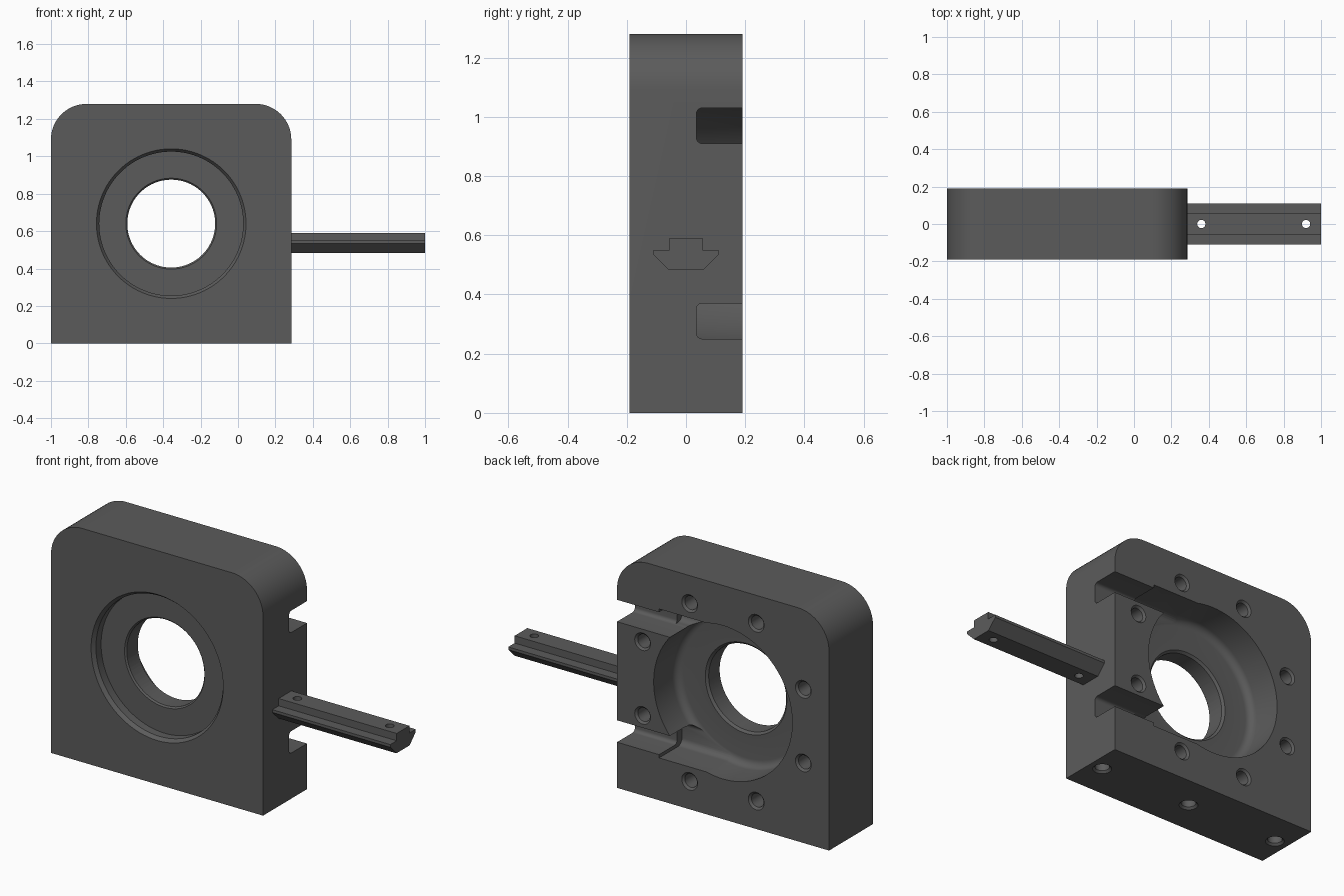
import bpy, bmesh, math
from mathutils import Vector

cube = bpy.data.objects.get("Cube")
if cube:
    bpy.data.objects.remove(cube, do_unlink=True)

CX, CZ = -0.357, 0.64            # bore centre
X0, X1, HALF, TOP = -1.0, 0.285, 0.19, 1.28

grey = bpy.data.materials.new("dark_grey_metal")
grey.use_nodes = True
colour = (0.105, 0.105, 0.105, 1)
grey.diffuse_color = colour
grey.node_tree.nodes["Principled BSDF"].inputs["Base Color"].default_value = colour


def finish(name, bm):
    bmesh.ops.recalc_face_normals(bm, faces=bm.faces)
    mesh = bpy.data.meshes.new(name)
    bm.to_mesh(mesh)
    bm.free()
    obj = bpy.data.objects.new(name, mesh)
    mesh.materials.append(grey)
    bpy.context.collection.objects.link(obj)
    return obj


def prism(name, points, shift):
    """Extrude a closed 3D outline along a vector."""
    bm = bmesh.new()
    face = bm.faces.new([bm.verts.new(p) for p in points])
    new = bmesh.ops.extrude_face_region(bm, geom=[face])["geom"]
    bmesh.ops.translate(bm, vec=shift, verts=[v for v in new if isinstance(v, bmesh.types.BMVert)])
    if not face.is_valid or len(bm.faces) < len(points) + 2:
        bm.faces.new(face.verts if face.is_valid else [v for v in bm.verts][:len(points)])
    return finish(name, bm)


def turned(name, profile, start, direction, sides=32):
    """Revolve (radius, depth) pairs around an axis."""
    bm = bmesh.new()
    rings = []
    for r, d in profile:
        rings.append([bm.verts.new((r * math.cos(a), r * math.sin(a), d))
                      for a in (math.tau * i / sides for i in range(sides))])
    for a, b in zip(rings, rings[1:]):
        for i in range(sides):
            j = (i + 1) % sides
            bm.faces.new((a[i], a[j], b[j], b[i]))
    bm.faces.new(rings[0])
    bm.faces.new(rings[-1])
    obj = finish(name, bm)
    turn = Vector(direction).to_track_quat('Z', 'Y').to_matrix()
    for v in obj.data.vertices:
        v.co = turn @ v.co + Vector(start)
    return obj


def arc(cx, cy, r, a0, a1, steps):
    return [(cx + r * math.cos(math.radians(a0 + (a1 - a0) * i / steps)),
             cy + r * math.sin(math.radians(a0 + (a1 - a0) * i / steps))) for i in range(steps + 1)]


def carve(target, cutters):
    bpy.context.view_layer.update()
    bpy.ops.object.select_all(action='DESELECT')
    bpy.context.view_layer.objects.active = target
    target.select_set(True)
    for cutter in cutters:
        cutter.hide_render = True
        mod = target.modifiers.new("cut", 'BOOLEAN')
        mod.operation, mod.solver, mod.object = 'DIFFERENCE', 'EXACT', cutter
        bpy.ops.object.modifier_apply(modifier=mod.name)
        bpy.data.objects.remove(cutter, do_unlink=True)
    bpy.ops.object.shade_smooth_by_angle(angle=math.radians(28))


# Block with two rounded upper corners
R = 0.19
outline = [(X0, 0), (X1, 0)] + arc(X1 - R, TOP - R, R, 0, 90, 16) + arc(X0 + R, TOP - R, R, 90, 180, 16)
block = prism("housing_block", [(x, -HALF, z) for x, z in outline], (0, 2 * HALF, 0))

# Front counterbore with through bore
cuts = [turned("bore", [(0.40, -0.02), (0.40, 0), (0.385, 0.02), (0.385, 0.065), (0.243, 0.065),
                        (0.235, 0.073), (0.235, 0.3)], (CX, -HALF, CZ), (0, 1, 0), 96)]

# Round rear pocket with a filleted floor
fillet = arc(0.38, 0.16, 0.04, 0, 90, 6)
cuts.append(turned("pocket", [(0.42, -0.02)] + fillet + [(0.247, 0.2), (0.232, 0.215)],
                   (CX, HALF, CZ), (0, -1, 0), 96))


def channel(name, side, inner, outer, floor, x_start, x_end, r):
    """Rear slot with rounded floor corners, above or below the bore."""
    section = [(outer, HALF + 0.02), (inner, HALF + 0.02)]
    section += arc(inner + r, floor + r, r, 180, 270, 6) + arc(outer - r, floor + r, r, 270, 360, 6)
    return prism(name, [(x_start, y, CZ + side * h) for h, y in section], (x_end - x_start, 0, 0))


# Pocket arms and side slots
for side in (-1, 1):
    cuts.append(channel("arm", side, 0.272, 0.408, -0.008, CX + 0.01, 0.03, 0.035))
    cuts.append(channel("slot", side, 0.27, 0.39, 0.035, -0.12, X1 + 0.05, 0.02))

# Ring of bolt holes on the back
hole = [(0.048, -0.02), (0.048, 0), (0.037, 0.011), (0.037, 0.2)]
for i in range(8):
    a = math.radians(22.5 + 45 * i)
    cuts.append(turned("bolt_hole", hole, (CX + 0.527 * math.cos(a), HALF, CZ + 0.527 * math.sin(a)), (0, -1, 0)))

# Mounting holes underneath
for dx in (-0.565, 0, 0.565):
    cuts.append(turned("base_hole", hole, (CX + dx, 0, 0), (0, 0, 1)))
carve(block, cuts)

# Side rail with a T-shaped section
half = [(0.055, 0.59), (0.055, 0.55), (0.11, 0.55), (0.11, 0.535), (0.057, 0.482)]
section = half + [(-y, z) for y, z in reversed(half)]
rail = prism("side_rail", [(X1, y, z) for y, z in section], (1 - X1, 0, 0))
carve(rail, [turned("rail_hole", [(0.022, 0), (0.022, 0.3)], (x, 0, 0.4), (0, 0, 1)) for x in (0.36, 0.92)])
